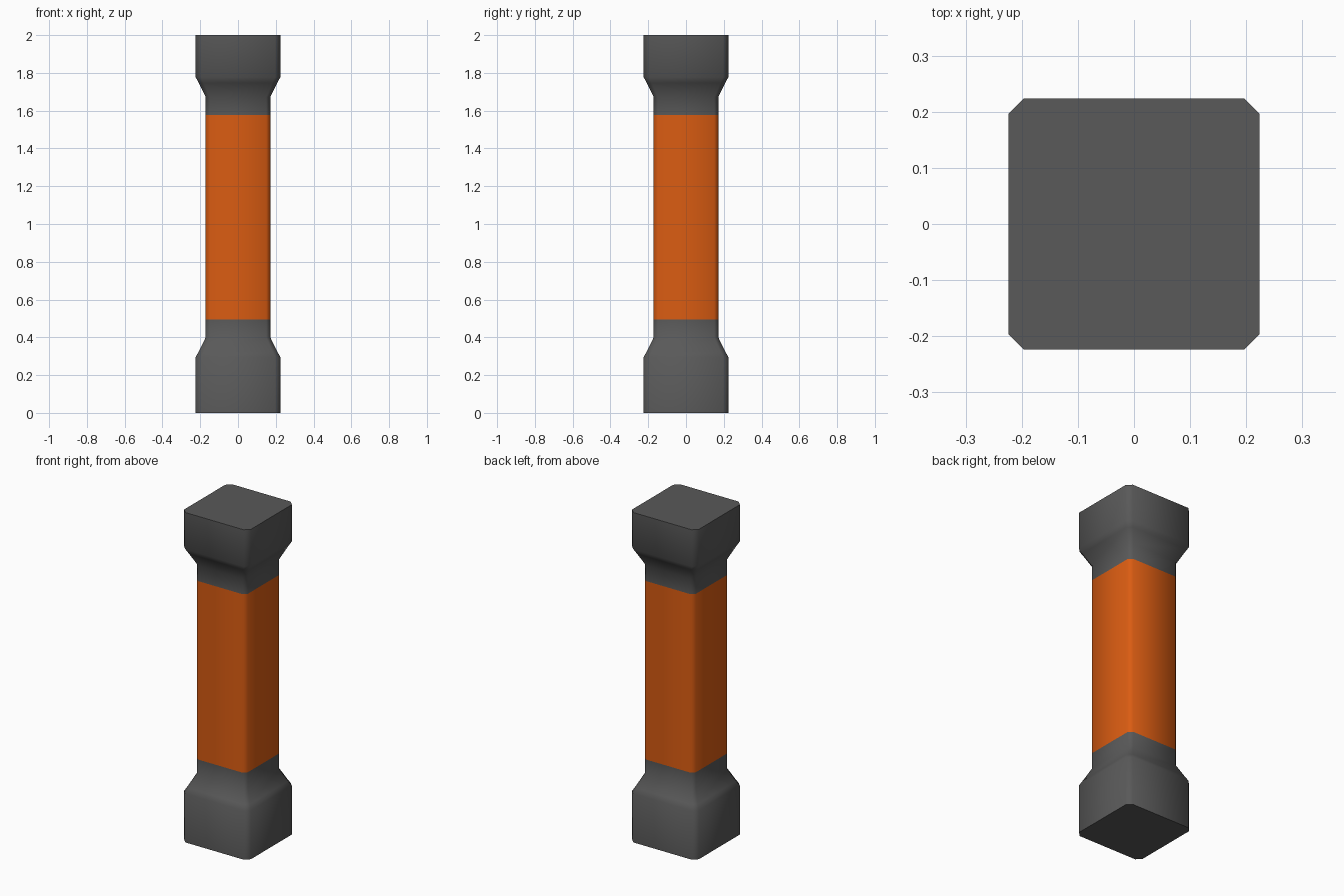
import bpy
import bmesh
import math

cube = bpy.data.objects.get("Cube")
if cube:
    bpy.data.objects.remove(cube, do_unlink=True)


def make_material(name, rgb):
    mat = bpy.data.materials.new(name)
    mat.use_nodes = True
    color = (*rgb, 1.0)
    mat.diffuse_color = color
    mat.node_tree.nodes["Principled BSDF"].inputs["Base Color"].default_value = color
    return mat


def square_ring(bm, z, half, cut):
    """Square outline with cut corners, at height z."""
    inner = half - cut
    verts = []
    for i in range(4):
        a = i * math.pi / 2
        c, s = round(math.cos(a)), round(math.sin(a))
        for x, y in ((half, -inner), (half, inner)):
            verts.append(bm.verts.new((c * x - s * y, s * x + c * y, z)))
    return verts


def square_column(name, profile, mat, close_bottom=False, close_top=False):
    """Column through rings of (height, half width, corner cut)."""
    bm = bmesh.new()
    rings = [square_ring(bm, *p) for p in profile]
    for low, high in zip(rings, rings[1:]):
        for i in range(8):
            j = (i + 1) % 8
            bm.faces.new((low[i], low[j], high[j], high[i]))
    if close_bottom:
        bm.faces.new(rings[0][::-1])
    if close_top:
        bm.faces.new(rings[-1])
    mesh = bpy.data.meshes.new(name)
    bm.to_mesh(mesh)
    bm.free()
    mesh.materials.append(mat)
    obj = bpy.data.objects.new(name, mesh)
    bpy.context.collection.objects.link(obj)
    bpy.ops.object.select_all(action="DESELECT")
    obj.select_set(True)
    bpy.context.view_layer.objects.active = obj
    bpy.ops.object.shade_smooth_by_angle(angle=math.radians(50))
    return obj


gray = make_material("dark gray", (0.1, 0.1, 0.1))
orange = make_material("orange", (0.7, 0.107, 0.006))

HEAD = (0.224, 0.028)
BEND = (0.208, 0.026)
SHAFT = (0.171, 0.022)

# Lower block, flaring in to the shaft
square_column("lower_block", [
    (0.0, *HEAD), (0.295, *HEAD), (0.325, *BEND), (0.4, *SHAFT), (0.495, *SHAFT),
], gray, close_bottom=True)

# Coloured middle of the shaft
square_column("shaft", [(0.495, *SHAFT), (1.577, *SHAFT)], orange)

# Upper block, flaring out from the shaft
square_column("upper_block", [
    (1.577, *SHAFT), (1.672, *SHAFT), (1.747, *BEND), (1.777, *HEAD), (2.0, *HEAD),
], gray, close_top=True)
